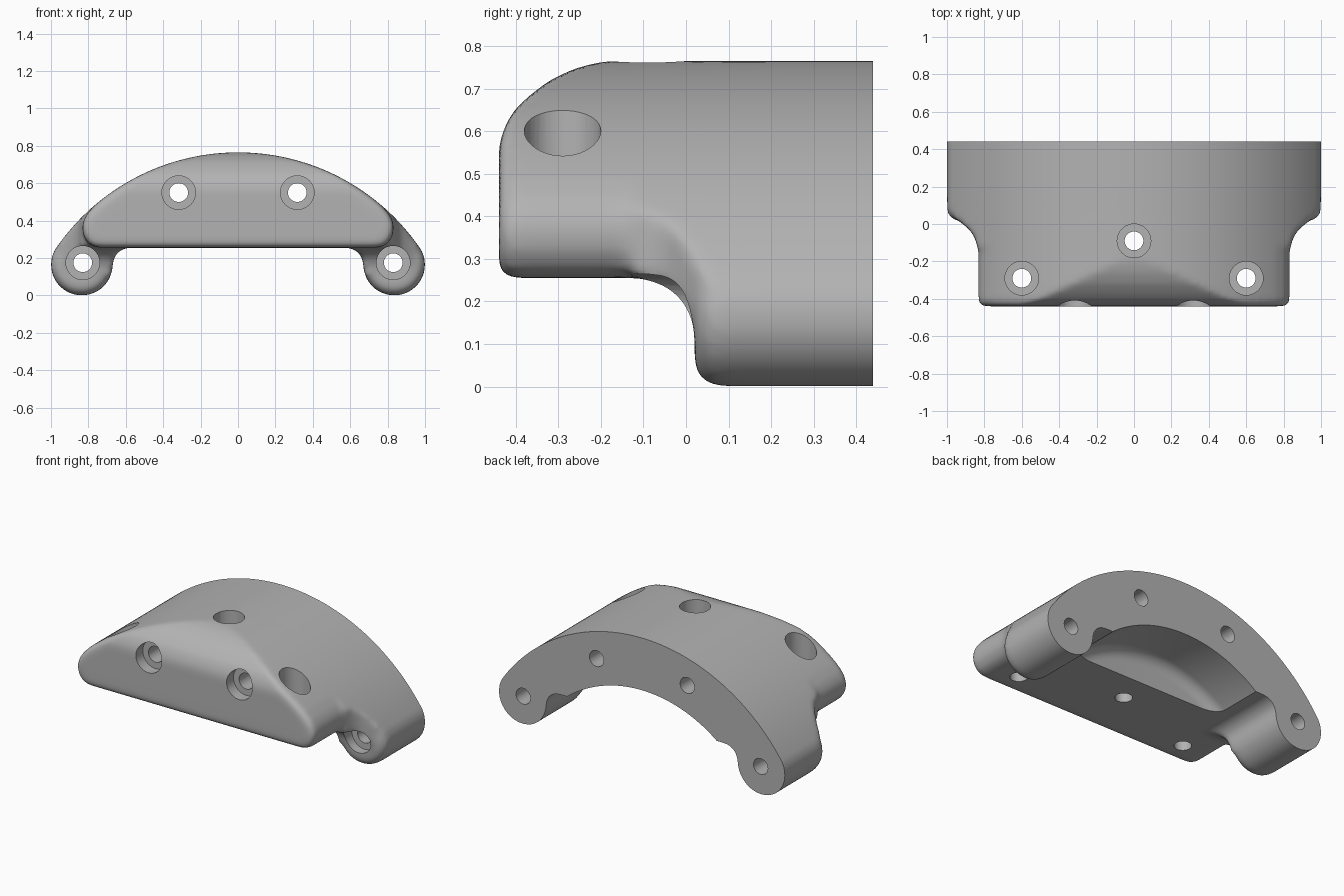
import bpy, bmesh, math

cube = bpy.data.objects.get("Cube")
if cube:
    bpy.data.objects.remove(cube, do_unlink=True)

REAR, FRONT, BASE = 0.44, -0.44, 0.255
ARC_Z, ARC_R, WALL = -0.415, 1.18, 0.33       # arch centre, radius, thickness
LOBE_X, LOBE_Z, LOBE_R = 0.835, 0.165, 0.165


def arc(cx, cy, r, a0, a1, n):
    """Points along a circular arc, angles in degrees."""
    angles = [math.radians(a0 + (a1 - a0) * i / n) for i in range(n + 1)]
    return [(cx + r * math.cos(a), cy + r * math.sin(a)) for a in angles]


def mirrored(half):
    """Close a right-hand half outline by reflecting it in x."""
    return half + [(-x, z) for x, z in reversed(half) if x > 1e-5]


def bridge(bm, low, high):
    """Join two rings of vertices with a band of faces."""
    for i in range(len(low)):
        j = (i + 1) % len(low)
        bm.faces.new((low[i], low[j], high[j], high[i]))


def to_object(name, bm):
    bmesh.ops.recalc_face_normals(bm, faces=bm.faces[:])
    mesh = bpy.data.meshes.new(name)
    bm.to_mesh(mesh)
    bm.free()
    obj = bpy.data.objects.new(name, mesh)
    bpy.context.collection.objects.link(obj)
    return obj


def prism(name, outline, axis, start, end, round_start=0.0):
    """Closed solid from a 2D outline, optionally rounding its start rim."""
    place = {"x": lambda u, v, t: (t, u, v),
             "y": lambda u, v, t: (u, t, v),
             "z": lambda u, v, t: (u, v, t)}[axis]
    bm = bmesh.new()
    near, far = [[bm.verts.new(place(u, v, t)) for u, v in outline] for t in (start, end)]
    cap = bm.faces.new(near)
    bm.faces.new(far)
    bridge(bm, near, far)
    bmesh.ops.recalc_face_normals(bm, faces=bm.faces[:])
    if round_start:
        bmesh.ops.bevel(bm, geom=list(cap.edges), offset=round_start, segments=6,
                        profile=0.5, affect="EDGES", clamp_overlap=False)
    return to_object(name, bm)


def apply(obj, kind, **settings):
    mod = obj.modifiers.new(kind.title(), kind)
    for key, value in settings.items():
        setattr(mod, key, value)
    bpy.context.view_layer.objects.active = obj
    bpy.ops.object.modifier_apply(modifier=mod.name)


def combine(obj, other, operation):
    other.hide_render = True
    apply(obj, "BOOLEAN", object=other, operation=operation, solver="EXACT")
    bpy.data.objects.remove(other, do_unlink=True)


def bore(bm, entry, floor, exit_, place, sides=40):
    """Stepped screw hole: wide from entry to floor, narrow on to exit."""
    rings = [[bm.verts.new(place(u, v, t)) for u, v in arc(0, 0, r, 0, 360, sides)[:-1]]
             for t, r in ((entry, 0.09), (floor, 0.09), (floor, 0.05), (exit_, 0.05))]
    for low, high in zip(rings, rings[1:]):
        bridge(bm, low, high)
    bm.faces.new(rings[0])
    bm.faces.new(rings[-1])


# Rear arch with a rounded lobe at each foot
lobe_angle = math.degrees(math.atan2(LOBE_Z - ARC_Z, LOBE_X))
arch_half = (arc(0, ARC_Z, ARC_R, 90, lobe_angle, 40)
             + arc(LOBE_X, LOBE_Z, LOBE_R, lobe_angle, -180, 40)[1:]
             + arc(0.58, 0.165, 0.09, 0, 90, 10)[1:]
             + [(0, BASE)])
arch_outline = mirrored(arch_half)
body = prism("clamp_body", arch_outline, "y", 0.02, 0.56, 0.06)

# Front block: arched top, rounded sides, flat base, sloping brow
block_half = (arc(0, ARC_Z, ARC_R, 90, 50, 36)
              + [(0.80, 0.446), (0.823, 0.41), (0.834, 0.365), (0.825, 0.315),
                 (0.80, 0.278), (0.765, 0.259), (0.73, BASE), (0, BASE)])
block = prism("front_block", mirrored(block_half), "y", FRONT, 0.15, 0.035)
brow = [(0.3, 0.1), (0.3, 0.9), (-0.12, 0.85), (-0.15, 0.768), (-0.2, 0.763),
        (-0.26, 0.748), (-0.32, 0.72), (-0.37, 0.682), (-0.405, 0.648),
        (-0.428, 0.607), (-0.441, 0.56), (-0.47, 0.5), (-0.47, 0.1)]
combine(block, prism("brow_cutter", brow, "x", -1.2, 1.2), "INTERSECT")

# Coved web blending the lobes into the front block
web = prism("cove_web", arch_outline, "y", -0.13, 0.11)
under = [(-0.15, 0.262), (-0.1, 0.253), (-0.06, 0.242), (-0.025, 0.22), (0, 0.19),
         (0.015, 0.155), (0.021, 0.11), (0.06, 0.09), (0.2, 0.09), (0.2, 0.9), (-0.15, 0.9)]
flank = [(0.832, -0.2), (0.838, -0.12), (0.85, -0.075), (0.875, -0.035), (0.915, 0),
         (0.955, 0.028), (0.982, 0.06), (1.0, 0.1), (1.02, 0.2)]
combine(web, prism("under_cutter", under, "x", -1.2, 1.2), "INTERSECT")
combine(web, prism("flank_cutter", mirrored(flank), "z", -0.2, 1.0), "INTERSECT")

# Fuse the parts and soften every junction
bpy.ops.object.select_all(action="DESELECT")
for part in (body, block, web):
    part.select_set(True)
bpy.context.view_layer.objects.active = body
bpy.ops.object.join()
apply(body, "REMESH", mode="VOXEL", voxel_size=0.014)
apply(body, "SMOOTH", factor=0.5, iterations=14)

# Flat rear face
back_cut = [(-2, -1), (2, -1), (2, 2), (-2, 2)]
combine(body, prism("rear_cutter", back_cut, "y", REAR, 1.0), "DIFFERENCE")

# Arched pocket behind the front block
pocket = [(x, z) for x, z in arc(0, ARC_Z, ARC_R - WALL, 0, 180, 96) if z > 0.12]
combine(body, prism("pocket_cutter", pocket, "y", 0.1, 0.7, 0.07), "DIFFERENCE")

# Counterbored screw holes: two in the face, two in the lobes, three from above
bm = bmesh.new()
for side in (-1, 1):
    bore(bm, -0.6, -0.37, 0.6, lambda u, v, t: (side * 0.317 + u, t, 0.55 + v))
    bore(bm, -0.2, 0.08, 0.6, lambda u, v, t: (side * 0.83 + u, t, 0.175 + v))
for x, y in ((-0.6, -0.29), (0, -0.09), (0.6, -0.29)):
    bore(bm, 1.0, 0.4, 0.1, lambda u, v, t: (x + u, y + v, t))
combine(body, to_object("screw_holes", bm), "DIFFERENCE")

# Single grey material
grey = bpy.data.materials.new("plain_grey")
grey.use_nodes = True
colour = (0.45, 0.45, 0.45, 1.0)
grey.diffuse_color = colour
grey.node_tree.nodes["Principled BSDF"].inputs["Base Color"].default_value = colour
body.data.materials.clear()
body.data.materials.append(grey)

# Soft surfaces with crisp hole rims and rear edge
bpy.ops.object.select_all(action="DESELECT")
body.select_set(True)
bpy.context.view_layer.objects.active = body
bpy.ops.object.shade_smooth_by_angle(angle=math.radians(32))
